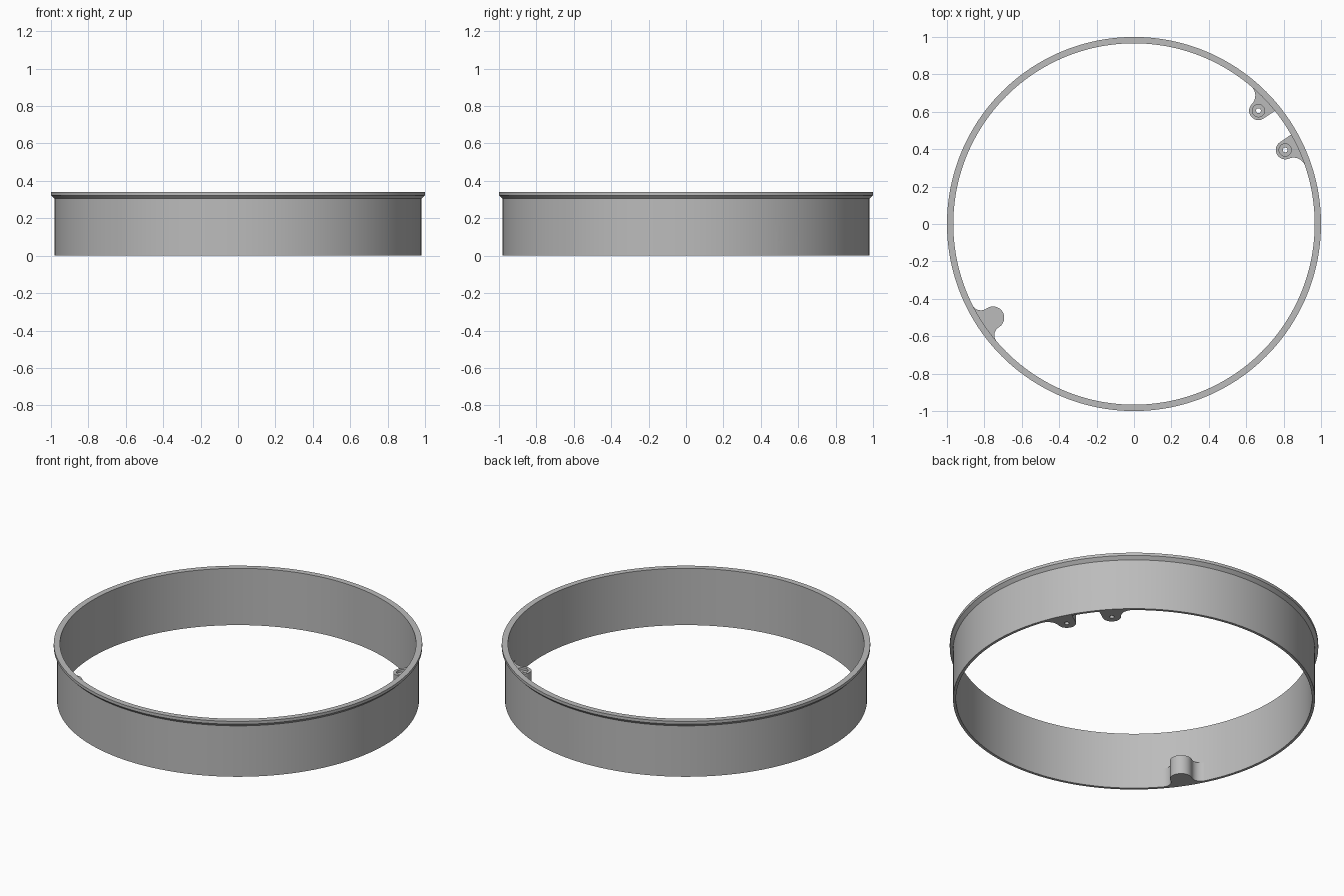
import bpy, bmesh, math
from mathutils import Matrix, Vector

cube = bpy.data.objects.get("Cube")
if cube:
    bpy.data.objects.remove(cube)

WALL_IN, WALL_OUT, HEIGHT = 0.966, 0.982, 0.34
NOTCH_ANGLE = math.radians(34.2)
NOTCH_HALF, NOTCH_TOP = 0.077, 0.085
BOSS_TOP = 0.115

grey = bpy.data.materials.new("grey plastic")
grey.use_nodes = True
grey.diffuse_color = (0.5, 0.5, 0.5, 1)
grey.node_tree.nodes["Principled BSDF"].inputs["Base Color"].default_value = (0.5, 0.5, 0.5, 1)


def cis(a):
    return complex(math.cos(a), math.sin(a))


def phase(p):
    return math.atan2(p.imag, p.real)


def arc(center, r, a0, a1, n=10):
    return [center + r * cis(a0 + (a1 - a0) * i / n) for i in range(n + 1)]


def make_object(name, bm):
    bmesh.ops.recalc_face_normals(bm, faces=bm.faces)
    mesh = bpy.data.meshes.new(name)
    bm.to_mesh(mesh)
    bm.free()
    mesh.materials.append(grey)
    obj = bpy.data.objects.new(name, mesh)
    bpy.context.collection.objects.link(obj)
    return obj


def prism(name, points, depth, matrix=Matrix()):
    """Extrude a flat outline along its local z, then place it."""
    bm = bmesh.new()
    face = bm.faces.new([bm.verts.new((p.real, p.imag, 0)) for p in points])
    top = bmesh.ops.extrude_face_region(bm, geom=[face])["geom"]
    moved = [v for v in top if isinstance(v, bmesh.types.BMVert)]
    bmesh.ops.translate(bm, verts=moved, vec=(0, 0, depth))
    bm.transform(matrix)
    return make_object(name, bm)


def activate(obj):
    bpy.ops.object.select_all(action='DESELECT')
    obj.select_set(True)
    bpy.context.view_layer.objects.active = obj


def cut(obj, cutter):
    mod = obj.modifiers.new("cut", 'BOOLEAN')
    mod.operation, mod.solver, mod.object = 'DIFFERENCE', 'EXACT', cutter
    activate(obj)
    bpy.ops.object.modifier_apply(modifier=mod.name)
    bpy.data.objects.remove(cutter)


def finish(obj):
    activate(obj)
    bpy.ops.object.shade_smooth_by_angle(angle=math.radians(30))


# Ring wall with a tapered lip at the top
profile = [(WALL_IN, 0), (WALL_OUT, 0), (WALL_OUT, 0.305), (1, 0.323), (1, HEIGHT), (WALL_IN, HEIGHT)]
bm = bmesh.new()
verts = [bm.verts.new((r, 0, z)) for r, z in profile]
edges = [bm.edges.new((v, verts[i - 1])) for i, v in enumerate(verts)]
bmesh.ops.spin(bm, geom=verts + edges, axis=(0, 0, 1), cent=(0, 0, 0),
               angle=math.tau, steps=192, use_duplicate=False)
bmesh.ops.remove_doubles(bm, verts=bm.verts, dist=0.0001)
ring = make_object("ring_wall", bm)

# Cable notch with rounded upper corners
corner = 0.03
cx, cy = NOTCH_HALF - corner, NOTCH_TOP - corner
outline = [complex(-NOTCH_HALF, -0.1), complex(NOTCH_HALF, -0.1)]
outline += arc(complex(cx, cy), corner, 0, math.pi / 2)
outline += arc(complex(-cx, cy), corner, math.pi / 2, math.pi)
out = Vector((math.cos(NOTCH_ANGLE), math.sin(NOTCH_ANGLE), 0))
side = Vector((-out.y, out.x, 0))
frame = Matrix((side, Vector((0, 0, 1)), out)).transposed().to_4x4()
cut(ring, prism("notch_cutter", outline, 0.3, Matrix.Translation(out * 0.85) @ frame))
finish(ring)


def filleted_half(u, r, f):
    """From the wall through a concave fillet round to the inner tip."""
    far, d = WALL_IN - f, r + f
    x = (far * far - d * d + u * u) / (2 * u)
    p = complex(x, math.sqrt(far * far - x * x))
    a0, a1 = phase(p), phase(u - p)
    touch = phase(p - u)
    pts = [p * (WALL_IN + 0.006) / far] + arc(p, f, a0, a1 if a1 < a0 else a1 - math.tau)
    return pts + arc(u, r, touch, math.pi, 20)[1:]


def straight_half(u, r, tilt):
    """From the wall along the notch edge round to the inner tip."""
    start = u + r * cis(tilt + math.pi / 2)
    return [start + 0.077 * cis(tilt)] + arc(u, r, tilt + math.pi / 2, math.pi, 20)


def boss(name, angle, u, r, f, notch_side=0):
    halves = {}
    for s in (1, -1):
        if s == notch_side:
            halves[s] = straight_half(u, r, abs(NOTCH_ANGLE - angle))
        else:
            halves[s] = filleted_half(u, r, f)
    upper = halves[1]
    lower = [p.conjugate() for p in reversed(halves[-1])]
    back = arc(0, WALL_IN + 0.006, phase(lower[-1]), phase(upper[0]))[1:-1]
    turn = Matrix.Rotation(angle, 4, 'Z')
    obj = prism(name, upper + lower[1:] + back, BOSS_TOP, turn)
    # Screw hole and shallow counterbore
    for radius, z in ((0.013, -0.05), (0.033, BOSS_TOP - 0.015)):
        circle = arc(u, radius, 0, math.tau, 32)[:-1]
        cut(obj, prism("hole_cutter", circle, 0.3, turn @ Matrix.Translation((0, 0, z))))
    finish(obj)


# Two bosses beside the notch, one on the opposite side
spread = math.asin((NOTCH_HALF + 0.05) / 0.9)
boss("notch_boss_back", NOTCH_ANGLE + spread, 0.9, 0.05, 0.065, -1)
boss("notch_boss_front", NOTCH_ANGLE - spread, 0.9, 0.05, 0.065, 1)
boss("opposite_boss", math.radians(213.6), 0.905, 0.06, 0.05)
